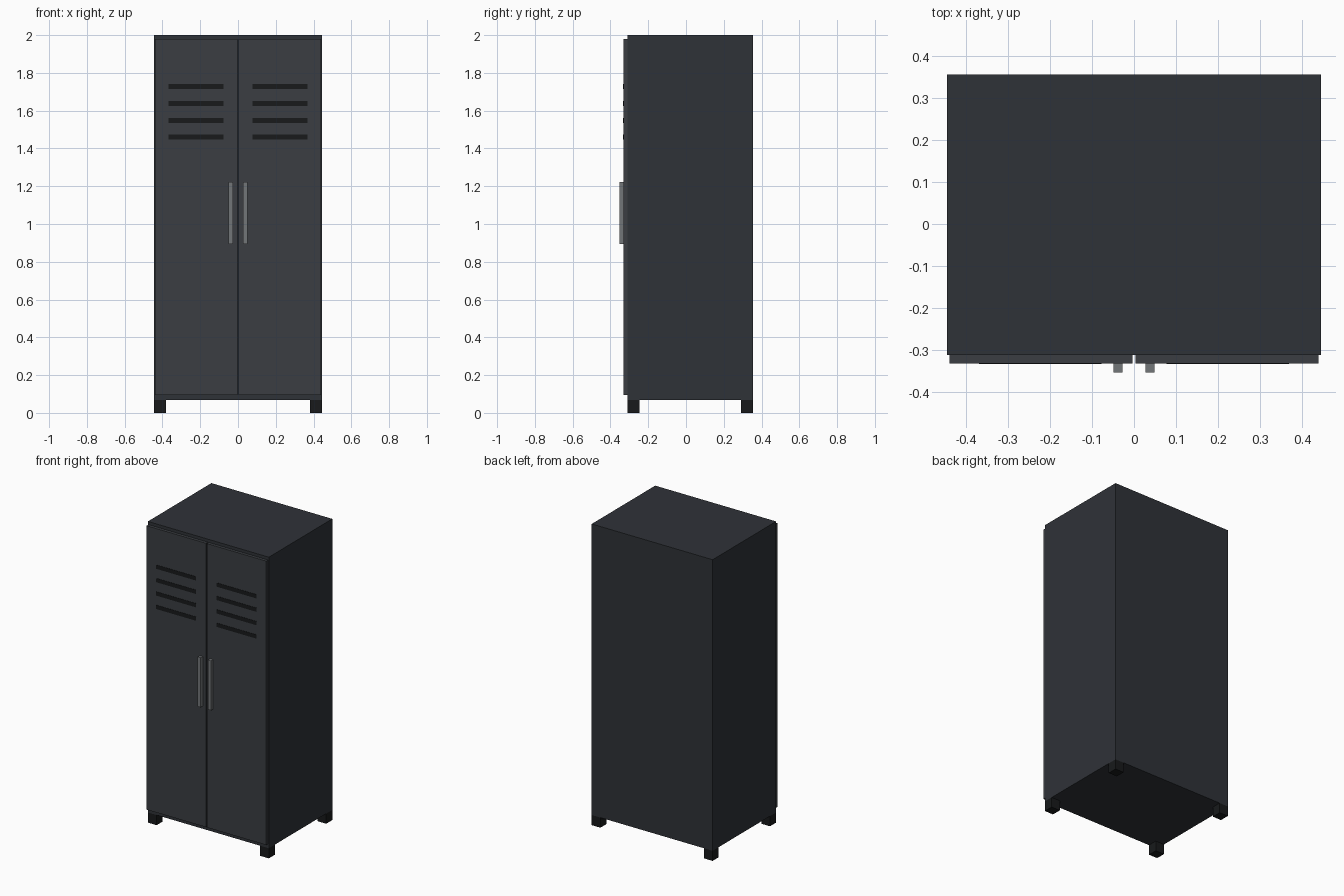
import bpy

if "Cube" in bpy.data.objects:
    bpy.data.objects.remove(bpy.data.objects["Cube"])


def material(name, rgb):
    m = bpy.data.materials.new(name)
    m.diffuse_color = (*rgb, 1)
    m.use_nodes = True
    m.node_tree.nodes["Principled BSDF"].inputs["Base Color"].default_value = m.diffuse_color
    return m


body_mat = material("dark_steel", (0.028, 0.032, 0.039))
door_mat = material("door_steel", (0.043, 0.048, 0.054))
black_mat = material("black", (0.009, 0.010, 0.011))
handle_mat = material("brushed_metal", (0.17, 0.18, 0.19))


def box(name, x, y, z, mat):
    """Axis-aligned box from (min, max) ranges."""
    bpy.ops.mesh.primitive_cube_add(size=1)
    o = bpy.context.object
    o.name = name
    o.location = [(a + b) / 2 for a, b in (x, y, z)]
    o.scale = [abs(b - a) for a, b in (x, y, z)]
    bpy.ops.object.transform_apply(location=True, rotation=False, scale=True)
    o.data.materials.append(mat)
    return o


# Cabinet body
box("cabinet_body", (-0.444, 0.444), (-0.311, 0.355), (0.067, 2.0), body_mat)

for side, s in (("left", -1), ("right", 1)):
    # Door panel and its bar handle
    box(f"{side}_door", (s * 0.003, s * 0.439), (-0.331, -0.311), (0.095, 1.98), door_mat)
    box(f"{side}_handle", (s * 0.027, s * 0.049), (-0.353, -0.331), (0.893, 1.222), handle_mat)

    # Vent slats, standing slightly proud of the door
    for i in range(4):
        z = 1.46 + i * 0.089
        box(f"{side}_vent_{i + 1}", (s * 0.077, s * 0.368), (-0.333, -0.329),
            (z - 0.013, z + 0.013), black_mat)

    # Square feet flush with the body corners
    for end, y in (("front", (-0.311, -0.247)), ("back", (0.291, 0.355))):
        box(f"{end}_{side}_foot", (s * 0.38, s * 0.444), y, (0.0, 0.067), black_mat)
